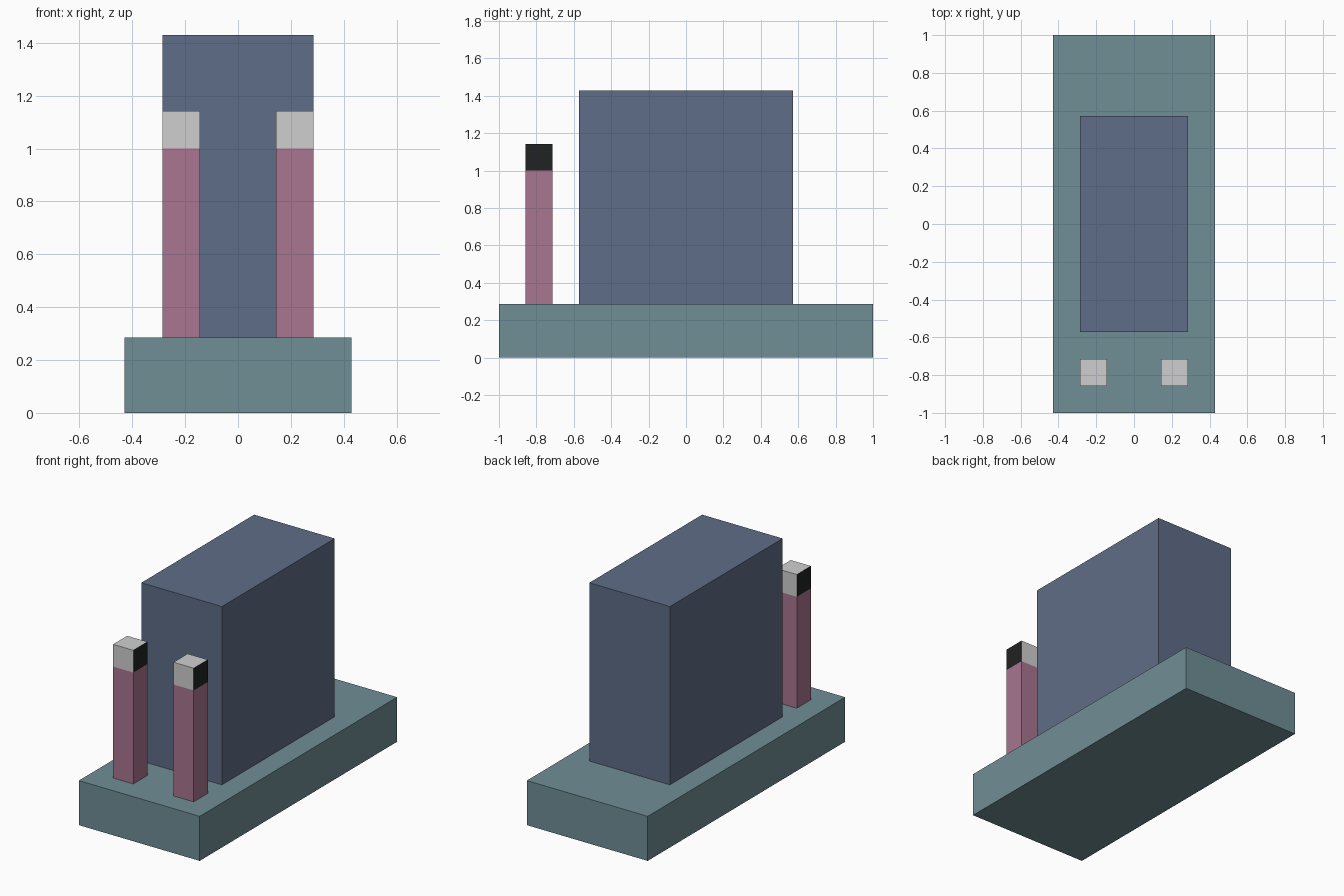
import bpy
import bmesh
from mathutils import Matrix, Vector

if "Cube" in bpy.data.objects:
    bpy.data.objects.remove(bpy.data.objects["Cube"])

U = 1 / 7  # the whole design sits on a grid of one seventh


def linear(c):
    c /= 255
    return c / 12.92 if c <= 0.04045 else ((c + 0.055) / 1.055) ** 2.4


def material(name, r, g, b):
    m = bpy.data.materials.new(name)
    m.diffuse_color = (linear(r), linear(g), linear(b), 1)
    m.use_nodes = True
    m.node_tree.nodes["Principled BSDF"].inputs["Base Color"].default_value = m.diffuse_color
    return m


teal = material("dull_teal", 112, 142, 149)
blue = material("slate_blue", 95, 109, 135)
pink = material("dusty_pink", 168, 118, 144)
white = material("light_grey", 207, 207, 207)
black = material("near_black", 33, 34, 34)


def box(name, lo, hi, mats, rule=None):
    """Box between two grid corners; rule picks a material index from a face normal."""
    lo, hi = Vector(lo) * U, Vector(hi) * U
    bm = bmesh.new()
    bmesh.ops.create_cube(bm, size=1, matrix=Matrix.LocRotScale((lo + hi) / 2, None, hi - lo))
    bm.normal_update()
    if rule:
        for f in bm.faces:
            f.material_index = rule(f.normal)
    mesh = bpy.data.meshes.new(name)
    bm.to_mesh(mesh)
    bm.free()
    for m in mats:
        mesh.materials.append(m)
    ob = bpy.data.objects.new(name, mesh)
    bpy.context.collection.objects.link(ob)
    return ob


# Base slab and main block
box("base", (-3, -7, 0), (3, 7, 2), [teal])
box("main_block", (-2, -4, 2), (2, 4, 10), [blue])

# Pair of front posts, each with a light cap that is black on its left and right sides
for side, x in (("left", -2), ("right", 1)):
    box(f"{side}_post", (x, -6, 2), (x + 1, -5, 7), [pink])
    box(f"{side}_cap", (x, -6, 7), (x + 1, -5, 8), [white, black],
        lambda n: 1 if abs(n.x) > 0.5 else 0)
